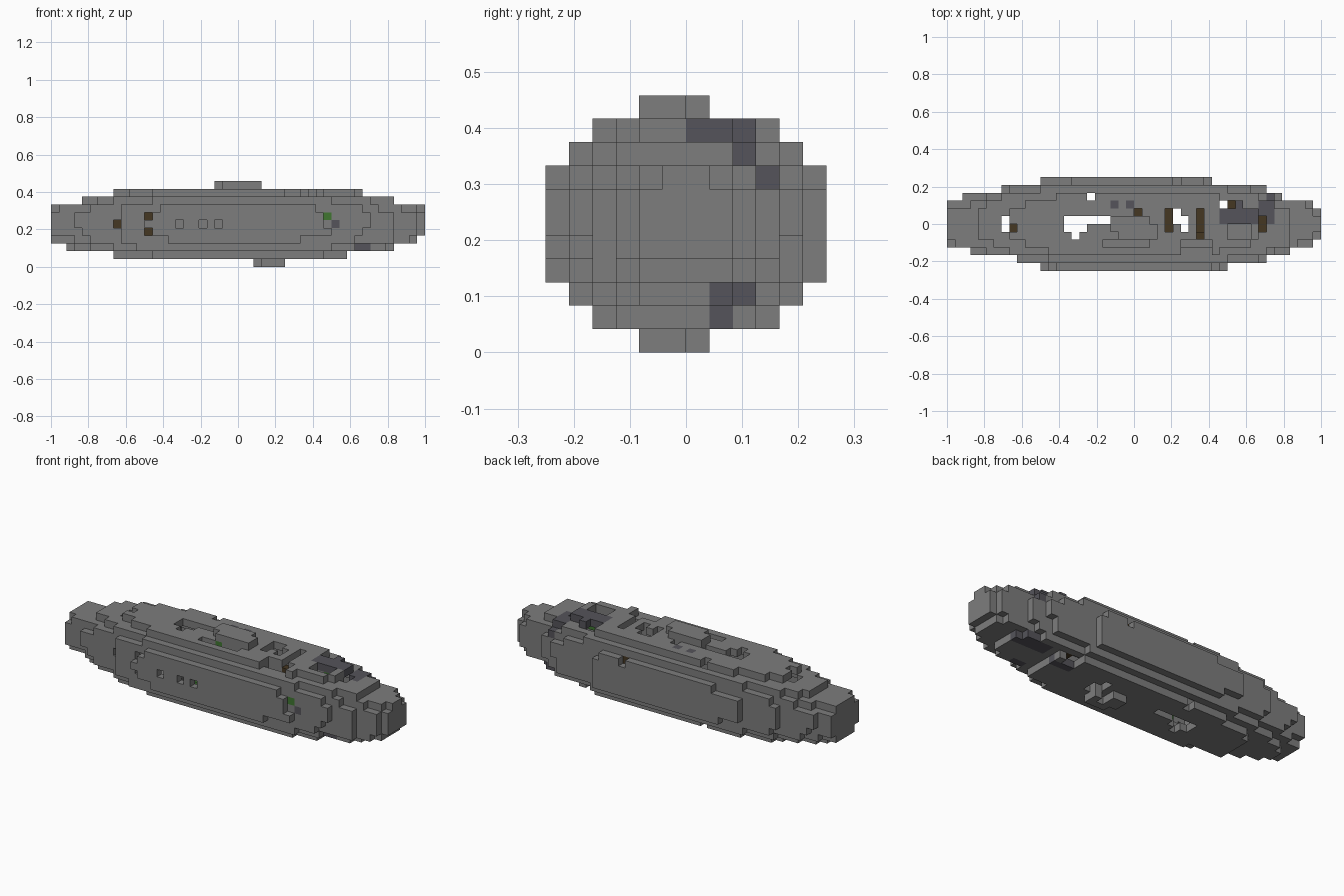
import bpy
import bmesh
import math
import random
from mathutils import Vector

default_cube = bpy.data.objects.get("Cube")
if default_cube:
    bpy.data.objects.remove(default_cube, do_unlink=True)

rng = random.Random(4)
UNIT = 1 / 24                      # size of one block
ORIGIN = Vector((-1, -0.25, 0))    # low corner of the block grid


def make_material(name, color):
    mat = bpy.data.materials.new(name)
    mat.use_nodes = True
    mat.diffuse_color = (*color, 1)
    mat.node_tree.nodes["Principled BSDF"].inputs["Base Color"].default_value = (*color, 1)
    return mat


grey = make_material("grey stone", (0.205, 0.205, 0.205))
dark = make_material("dark stone", (0.09, 0.088, 0.103))
brown = make_material("brown ore", (0.06, 0.038, 0.016))
green = make_material("green crystal", (0.05, 0.18, 0.03))

AXES = [Vector((s if a == 0 else 0, s if a == 1 else 0, s if a == 2 else 0))
        for a in range(3) for s in (-1, 1)]


def box(xs, ys, zs):
    """Block cells in inclusive index ranges."""
    return {(i, j, k) for i in range(xs[0], xs[1] + 1)
            for j in range(ys[0], ys[1] + 1) for k in range(zs[0], zs[1] + 1)}


def build_blocks(name, cells, materials, rule=lambda cell: 0):
    """Mesh the exposed sides of a set of grid blocks."""
    bm = bmesh.new()
    corners = {}
    for cell in sorted(cells):
        for normal in AXES:
            if tuple(int(c + n) for c, n in zip(cell, normal)) in cells:
                continue
            u = Vector((normal.y, normal.z, normal.x))
            v = normal.cross(u)
            middle = Vector(cell) + Vector((0.5, 0.5, 0.5)) + normal / 2
            verts = []
            for a, b in ((-1, -1), (1, -1), (1, 1), (-1, 1)):
                point = middle + (u * a + v * b) / 2
                key = tuple(round(c) for c in point)
                if key not in corners:
                    corners[key] = bm.verts.new(ORIGIN + Vector(key) * UNIT)
                verts.append(corners[key])
            face = bm.faces.new(verts)
            face.material_index = rule(cell)
    mesh = bpy.data.meshes.new(name)
    bm.to_mesh(mesh)
    bm.free()
    for mat in materials:
        mesh.materials.append(mat)
    obj = bpy.data.objects.new(name, mesh)
    bpy.context.collection.objects.link(obj)


# Length limits of each layer (by height) and each row (by depth)
layer_limits = {1: (8, 38), 2: (2, 44), 3: (0, 47), 8: (4, 44), 9: (8, 40)}
row_limits = {0: (12, 36), 1: (9, 41), 2: (3, 44), 3: (0, 47),
              8: (0, 47), 9: (2, 43), 10: (7, 41), 11: (12, 34)}
full = (0, 48)

# Solid stepped body with an elliptical outline and a blunt left end
solid = set()
for k in range(1, 10):
    for j in range(12):
        r2 = (j - 5.5) ** 2 + (1.1 * (k - 5)) ** 2
        if r2 > 36:
            continue
        half = 24 * math.sqrt(max(0, 1.13 - 0.0285 * r2))
        jitter = (-1, 0, 0, 1) if r2 > 9 else (0,)
        lk, hk = layer_limits.get(k, full)
        lj, hj = row_limits.get(j, full)
        start = 0 if r2 < 8 else round(24 - half) + rng.choice(jitter)
        low = max(lk, lj, start)
        high = min(hk, hj, round(24 + half) + rng.choice(jitter))
        solid.update((i, j, k) for i in range(low, high))

# Narrow trench beside the crown and recesses toward the right end
solid -= box((20, 25), (3, 3), (9, 9))
solid -= box((30, 33), (2, 3), (9, 9)) | box((30, 33), (3, 3), (8, 8))
solid -= box((36, 38), (4, 5), (8, 9))

# Hollow it to a shell one block thick
shell = {c for c in solid
         if any(tuple(int(a + b) for a, b in zip(c, n)) not in solid for n in AXES)}

# Openings that pass right through from top to bottom
through = {(7, 5), (7, 6), (18, 9), (15, 5), (16, 5), (17, 5), (16, 4),
           (29, 7), (29, 6), (30, 6), (30, 5), (35, 8)}
through |= {(i, 6) for i in range(15, 21)}

# Ore inside, each bar seen through an opening above it
ore_bars = (box((8, 8), (5, 5), (5, 5)) | box((24, 24), (7, 7), (6, 6))
            | box((28, 28), (5, 7), (6, 6)) | box((32, 32), (4, 4), (6, 8))
            | box((32, 32), (5, 7), (6, 6)) | box((36, 36), (8, 8), (2, 6))
            | box((40, 40), (5, 6), (6, 6)))
top_only = {(i, j) for i, j, k in ore_bars}
ore = ore_bars | {(12, 4, 4), (12, 4, 6), (29, 10, 7)}

# Crystals set into the walls of openings
crystals = {(35, 1, 6), (22, 4, 9), (17, 4, 2), (18, 5, 2), (33, 6, 8), (37, 6, 8)}

# Small square openings on the front and back
front_pits = {(8, 5), (12, 4), (12, 6), (16, 5), (19, 5), (21, 5), (35, 6)}


def is_open(cell):
    i, j, k = cell
    return ((i, j) in through or ((i, j) in top_only and k > 6)
            or ((i, k) in front_pits and j < 5)
            or ((i, k) == (29, 7) and j > 6) or cell == (36, 8, 1))


# Dark patches on the body
dark_cells = (box((35, 39), (6, 7), (9, 9)) | box((36, 38), (8, 8), (9, 9))
              | box((37, 37), (9, 9), (9, 9)) | box((40, 41), (6, 8), (8, 8))
              | box((41, 42), (9, 9), (7, 7)) | box((36, 36), (0, 2), (5, 5))
              | box((39, 40), (1, 3), (2, 2)) | box((39, 43), (7, 8), (2, 2))
              | box((35, 37), (7, 7), (1, 1)) | {(21, 8, 9), (23, 8, 9)})

hull = {c for c in shell if not is_open(c)} - ore - crystals
build_blocks("hull_shell", hull, [grey, dark], lambda c: int(c in dark_cells))


# Raised slabs on the crown and the underside
def slab(name, start, end, k):
    cells = {(i, j, k) for j in (4, 5, 6)
             for i in range(start + (j == 4), end - (j == 6))}
    build_blocks(name, {c for c in cells if c[:2] not in through | top_only}, [grey])


slab("crown_slab", 21, 27, 10)
slab("underside_slab", 26, 30, 0)

build_blocks("ore_blocks", ore, [brown])
build_blocks("crystal_blocks", crystals, [green])
